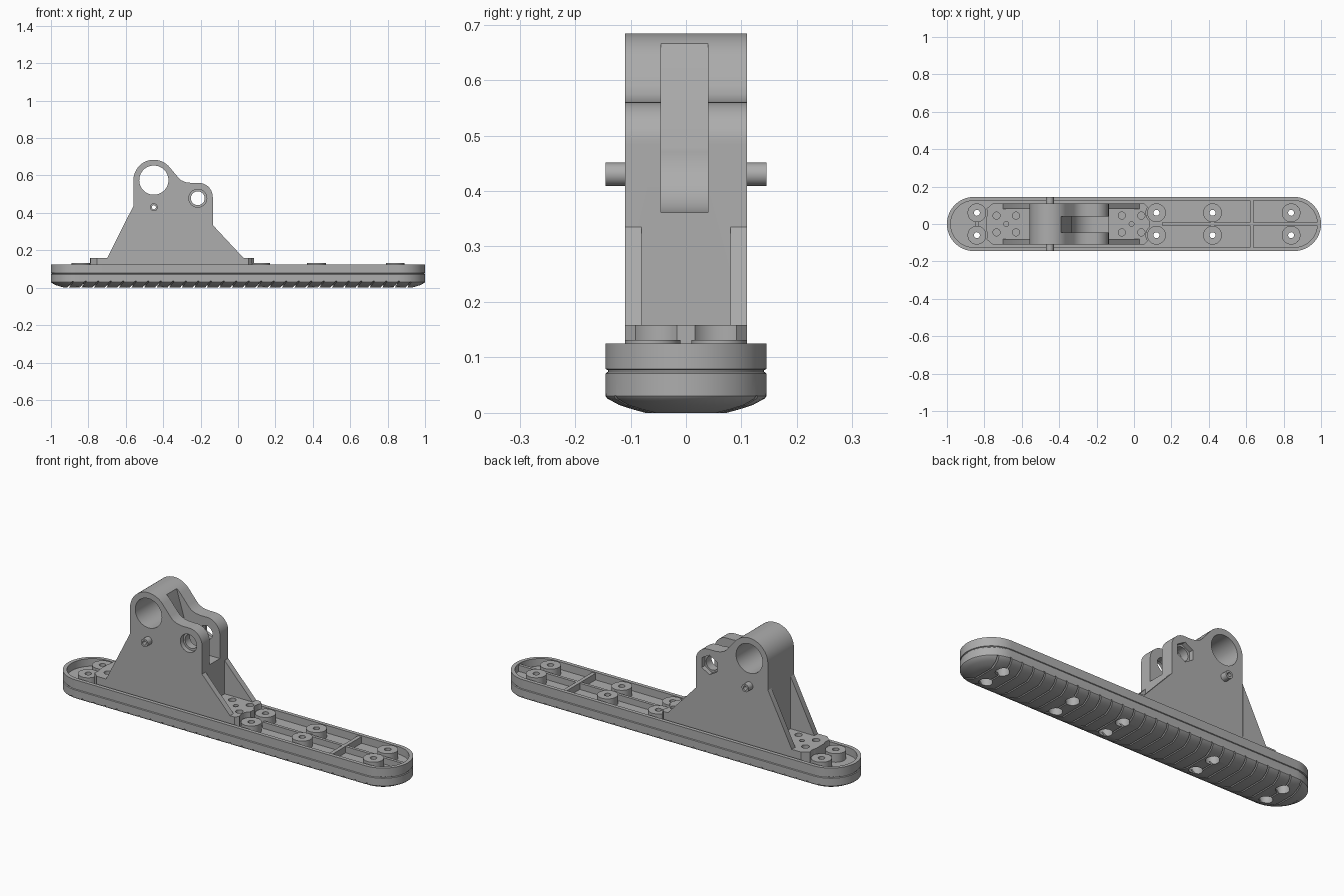
import bpy, bmesh
from math import sin, cos, pi, radians
from mathutils import Vector

if "Cube" in bpy.data.objects:
    bpy.data.objects.remove(bpy.data.objects["Cube"], do_unlink=True)

grey = bpy.data.materials.new("plain grey")
grey.use_nodes = True
COLOUR = (0.42, 0.42, 0.42, 1)
grey.diffuse_color = COLOUR
grey.node_tree.nodes["Principled BSDF"].inputs["Base Color"].default_value = COLOUR
parts = []


def arc(cx, cy, r, a0, a1, n=24):
    """Points along an arc, angles in degrees."""
    angles = [radians(a0 + (a1 - a0) * i / n) for i in range(n + 1)]
    return [(cx + r * cos(a), cy + r * sin(a)) for a in angles]


def circle(cx, cy, r, n=40):
    return arc(cx, cy, r, 0, 360 - 360 / n, n - 1)


def place(axis, p, h):
    """Put a profile point at height h along the chosen axis."""
    u, v = p
    return {"x": Vector((h, u, v)), "y": Vector((u, h, v)), "z": Vector((u, v, h))}[axis]


def add_prism(bm, pts, lo, hi, axis, shear=0):
    rings = []
    for h in (lo, hi):
        ring = []
        for p in pts:
            co = place(axis, p, h)
            co.x += shear * co.z
            ring.append(bm.verts.new(co))
        rings.append(ring)
    for ring in rings:
        bm.faces.new(ring)
    for i in range(len(pts)):
        j = (i + 1) % len(pts)
        bm.faces.new((rings[0][i], rings[0][j], rings[1][j], rings[1][i]))


def finish(name, bm, keep=True):
    bmesh.ops.recalc_face_normals(bm, faces=bm.faces)
    mesh = bpy.data.meshes.new(name)
    bm.to_mesh(mesh)
    bm.free()
    mesh.materials.append(grey)
    ob = bpy.data.objects.new(name, mesh)
    bpy.context.collection.objects.link(ob)
    if keep:
        parts.append(ob)
    return ob


def prism(name, pts, lo, hi, axis, keep=True):
    bm = bmesh.new()
    add_prism(bm, pts, lo, hi, axis)
    return finish(name, bm, keep)


def box(name, x0, x1, y0, y1, z0, z1):
    return prism(name, [(x0, y0), (x1, y0), (x1, y1), (x0, y1)], z0, z1, "z")


def cut(ob, solids):
    """Subtract a list of (points, lo, hi, axis, shear) prisms, one after another."""
    for solid in solids:
        bm = bmesh.new()
        for pts, lo, hi, axis, shear in solid:
            add_prism(bm, pts, lo, hi, axis, shear)
        cutter = finish("cutter", bm, keep=False)
        cutter.hide_render = True
        mod = ob.modifiers.new("cut", "BOOLEAN")
        mod.operation, mod.solver, mod.object = "DIFFERENCE", "EXACT", cutter
        bpy.context.view_layer.update()
        graph = bpy.context.evaluated_depsgraph_get()
        mesh = bpy.data.meshes.new_from_object(ob.evaluated_get(graph))
        ob.modifiers.clear()
        ob.data = mesh
        bpy.data.objects.remove(cutter, do_unlink=True)


# Foot: a stadium outline lofted through (height, inset) steps, ending in the tray recess
HALF, R = 0.855, 0.145
steps = [(0, .072), (.006, .05), (.014, .025), (.026, .003), (.03, 0), (.071, 0),
         (.074, .004), (.077, .004), (.079, 0), (.125, 0), (.125, .02), (.085, .02)]
bm = bmesh.new()
rings = []
for z, inset in steps:
    outline = arc(HALF, 0, R - inset, -90, 90) + arc(-HALF, 0, R - inset, 90, 270)
    rings.append([bm.verts.new((x, y, z)) for x, y in outline])
for a, b in zip(rings, rings[1:]):
    for i in range(len(a)):
        j = (i + 1) % len(a)
        bm.faces.new((a[i], a[j], b[j], b[i]))
bm.faces.new(rings[0])
bm.faces.new(rings[-1])
foot = finish("foot_tray_and_sole", bm)

# Tread grooves, screw holes and counterbores in the foot
tread = [(-.16, .038), (-.105, .026), (-.07, .013), (.07, .013),
         (.105, .026), (.16, .038), (.16, -.02), (-.16, -.02)]
grooves = [(tread, -.98 + .067 * i, -.972 + .067 * i, "x", 0.8) for i in range(30)]
spots = [(x, s * .06) for x in (-.84, -.42, .12, .42, .84) for s in (-1, 1)]
bores = [(circle(x, y, .033, 32), -.02, .06, "z", 0) for x, y in spots]
holes = [(circle(x, y, .016, 24), .03, .2, "z", 0) for x, y in spots]
cut(foot, [grooves, bores, holes])

# Screw bosses standing in the tray
for x, y in spots:
    if x != -.42:
        boss = prism("screw_boss", circle(x, y, .05), .08, .131, "z")
        cut(boss, [[(circle(x, y, .016, 24), 0, .2, "z", 0)]])

# Stiffening ribs
box("centre_rib", .15, .985, -.008, .008, .08, .118)
for x in (.42, .63):
    w = .128 if x == .63 else .025
    box("cross_rib", x - .01, x + .01, -w, w, .08, .12)
box("end_rib", -.85, -.83, -.025, .025, .08, .118)

# Bracket body
profile = ([(-.56, .1)] + arc(-.45, .575, .109, 180, 40, 32)
           + [(-.322, .592), (-.305, .575), (-.28, .564), (-.25, .56)]
           + arc(-.21, .485, .075, 90, 0, 16) + [(-.135, .1)])
body = prism("bracket_body", profile, -.11, .11, "y")
slot = ([(-.402, .72), (-.388, .66)] + arc(-.215, .478, .117, 180, 270)
        + [(-.1, .361), (-.1, .72)])
pivot = (-.215, .478)
hexagon = arc(*pivot, .052, 30, 330, 5)
cut(body, [
    [(slot, -.045, .04, "y", 0)],
    [(circle(-.45, .575, .078, 64), -.2, .2, "y", 0)],
    [(circle(*pivot, .037), -.2, .2, "y", 0)],
    [(circle(*pivot, .048), -.2, -.085, "y", 0), (hexagon, .085, .2, "y", 0)],
    [(circle(-.45, .43, .011, 20), -.2, .2, "y", 0)],
])

# Bracket gussets, flush with both faces of the body
for y0, y1 in ((-.11, -.08), (.08, .11)):
    prism("rear_gusset", [(-.56, .435), (-.70, .158), (-.70, .12), (-.56, .12)], y0, y1, "y")
    prism("front_gusset", [(-.135, .335), (.03, .158), (.03, .12), (-.135, .12)], y0, y1, "y")

# Side pins with a small through hole
for y0, y1 in ((-.145, -.11), (.11, .145)):
    pin = prism("side_pin", circle(-.45, .43, .021, 28), y0, y1, "y")
    cut(pin, [[(circle(-.45, .43, .011, 20), -.2, .2, "y", 0)]])

# Mounting flange, scalloped round the bosses and drilled for screws
corner = [(-.79, -.08), (-.755, -.11), (.055, -.11), (.085, -.08)]
flange = prism("mounting_flange", corner + [(x, -y) for x, y in reversed(corner)],
               .083, .158, "z")
scallops = [(circle(x, y, .056), .05, .2, "z", 0) for x, y in spots if x in (-.84, .12)]
drilled = []
for cx in (-.683, -.013):
    drilled.append((circle(cx, 0, .013, 20), .145, .2, "z", 0))
    for dx in (-.052, .052):
        for y in (-.045, .045):
            drilled.append((circle(cx + dx, y, .019, 24), .14, .2, "z", 0))
# each scallop is cut alone because neighbouring ones may touch
cut(flange, [[s] for s in scallops] + [drilled])

# Smooth the round surfaces while keeping edges crisp
bpy.ops.object.select_all(action="DESELECT")
for ob in parts:
    ob.select_set(True)
bpy.context.view_layer.objects.active = foot
bpy.ops.object.shade_smooth_by_angle(angle=radians(30))
